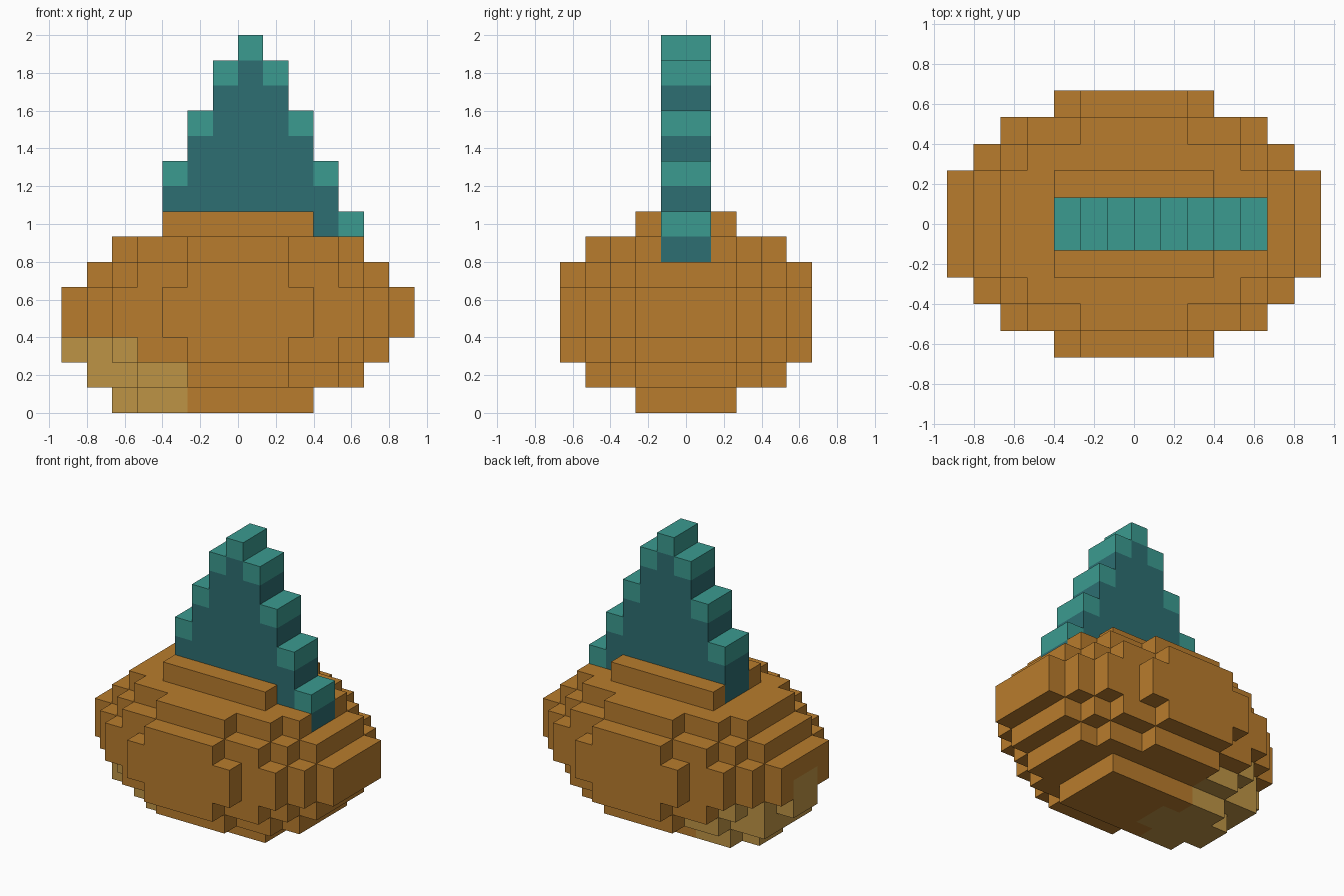
import bpy, bmesh
from itertools import product
from mathutils import Vector

UNIT = 2 / 15  # edge of one block

cube = bpy.data.objects.get("Cube")
if cube:
    bpy.data.objects.remove(cube, do_unlink=True)


def material(name, rgb):
    mat = bpy.data.materials.new(name)
    mat.use_nodes = True
    mat.diffuse_color = (*rgb, 1)
    bsdf = mat.node_tree.nodes["Principled BSDF"]
    bsdf.inputs["Base Color"].default_value = (*rgb, 1)
    bsdf.inputs["Roughness"].default_value = 0.9
    return mat


def ellipsoid(centre, radii):
    """Blocks whose centres lie inside an ellipsoid."""
    return {c for c in product(range(-8, 8), range(-6, 6), range(9))
            if sum(((i + 0.5 - m) / r) ** 2 for i, m, r in zip(c, centre, radii)) <= 1}


# Parts as sets of blocks; the fin and the patch replace body blocks they meet
fin_tops = dict(zip(range(-3, 5), (10, 12, 14, 15, 14, 12, 10, 8)))
fin_caps = {(x, y, top - 1) for x, top in fin_tops.items() for y in (-1, 0)}
fin = {(x, y, z) for x, top in fin_tops.items() for y in (-1, 0) for z in range(6, top - 1)}
patch = ellipsoid((-3, 0, 3), (4, 3, 3)) - fin
body = ellipsoid((0, 0, 4), (7, 5, 4)) - patch - fin - fin_caps
solid = body | patch | fin | fin_caps


def build(name, cells, mat):
    """Make a mesh of the outward faces of a set of blocks."""
    bm = bmesh.new()
    for cell in cells:
        for axis, side in product(range(3), (0, 1)):
            step = Vector((0, 0, 0))
            step[axis] = 2 * side - 1
            if tuple(int(a + b) for a, b in zip(cell, step)) in solid:
                continue
            u, v = Vector((0, 0, 0)), Vector((0, 0, 0))
            u[(axis + 1) % 3] = v[(axis + 2) % 3] = 1
            base = Vector(cell)
            base[axis] += side
            loop = [base, base + u, base + u + v, base + v]
            if not side:
                loop.reverse()
            bm.faces.new([bm.verts.new(p * UNIT) for p in loop])
    bmesh.ops.remove_doubles(bm, verts=bm.verts[:], dist=UNIT / 100)
    mesh = bpy.data.meshes.new(name)
    bm.to_mesh(mesh)
    bm.free()
    mesh.materials.append(mat)
    bpy.context.collection.objects.link(bpy.data.objects.new(name, mesh))


build("body", body, material("orange brown", (0.483, 0.202, 0.026)))
build("belly_patch", patch, material("tan", (0.515, 0.296, 0.060)))
build("fin", fin, material("dark teal", (0.026, 0.156, 0.168)))
build("fin_caps", fin_caps, material("light teal", (0.044, 0.328, 0.279)))
